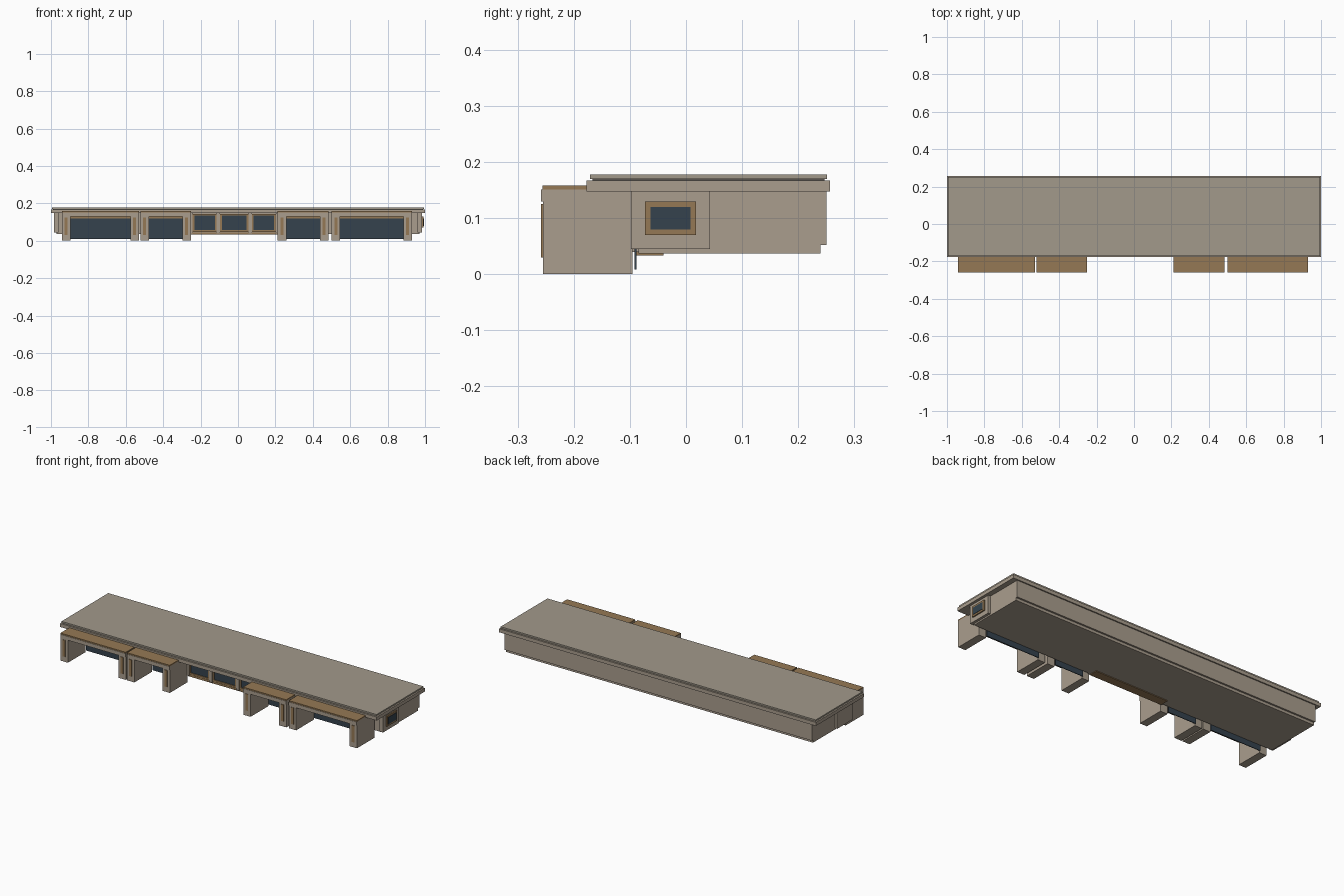
import bpy, bmesh

cube = bpy.data.objects.get("Cube")
if cube:
    bpy.data.objects.remove(cube)


def material(name, rgb):
    m = bpy.data.materials.new(name)
    m.use_nodes = True
    m.diffuse_color = (*rgb, 1)
    m.node_tree.nodes["Principled BSDF"].inputs["Base Color"].default_value = (*rgb, 1)
    return m


STONE = material("beige stone", (0.40, 0.34, 0.27))
ROOF = material("taupe roof", (0.36, 0.32, 0.26))
BROWN = material("brown trim", (0.30, 0.19, 0.09))
DARK = material("dark seam", (0.10, 0.09, 0.08))
GLASS = material("dark glass", (0.035, 0.055, 0.075))


def box(name, xs, ys, zs, mat):
    """Axis-aligned box given by its (low, high) range on each axis."""
    bm = bmesh.new()
    bmesh.ops.create_cube(bm, size=1)
    for v in bm.verts:
        v.co = [r[0] if c < 0 else r[1] for c, r in zip(v.co, (xs, ys, zs))]
    me = bpy.data.meshes.new(name)
    bm.to_mesh(me)
    bm.free()
    me.materials.append(mat)
    ob = bpy.data.objects.new(name, me)
    bpy.context.collection.objects.link(ob)
    return ob


def frame(name, xs, ys, zs, t, mat):
    """Four bars around an opening in the xz plane."""
    box(name + "_bottom", xs, ys, (zs[0], zs[0] + t), mat)
    box(name + "_top", xs, ys, (zs[1] - t, zs[1]), mat)
    inner = (zs[0] + t, zs[1] - t)
    box(name + "_left", (xs[0], xs[0] + t), ys, inner, mat)
    box(name + "_right", (xs[1] - t, xs[1]), ys, inner, mat)


# Main hall: base set back at the rear, wall above
box("hall_base", (-0.97, 0.97), (-0.085, 0.24), (0.037, 0.052), STONE)
box("hall_wall", (-0.97, 0.97), (-0.085, 0.25), (0.052, 0.15), STONE)

# Layered flat roof
box("roof_eave", (-1, 1), (-0.177, 0.257), (0.147, 0.167), STONE)
box("roof_seam", (-0.99, 0.99), (-0.167, 0.247), (0.167, 0.171), DARK)
box("roof_slab", (-0.995, 0.995), (-0.171, 0.251), (0.17, 0.178), ROOF)

# End annexes
for side, name in ((-1, "right"), (1, "left")):
    xs = sorted((side * 0.96, side * 0.985))
    box(name + "_annex", xs, (-0.098, 0.043), (0.045, 0.148), STONE)

# Window on one end
box("end_window_frame", (0.985, 0.992), (-0.073, 0.018), (0.07, 0.13), BROWN)
box("end_window_glass", (0.99, 0.994), (-0.063, 0.008), (0.08, 0.12), GLASS)

# Front bays: legs, beam, cap and large pane
BAYS = [(-0.942, -0.53), (-0.522, -0.252), (0.212, 0.484), (0.5, 0.93)]
LEG = 0.046
for i, (a, b) in enumerate(BAYS, 1):
    bay = f"bay_{i}"
    for j, x in enumerate((a, b - LEG), 1):
        box(f"{bay}_leg_{j}", (x, x + LEG), (-0.255, -0.095), (0, 0.132), STONE)
        mid = x + LEG / 2
        box(f"{bay}_leg_strip_{j}", (mid - 0.008, mid + 0.008),
            (-0.258, -0.254), (0.03, 0.125), BROWN)
    box(bay + "_beam", (a, b), (-0.258, -0.085), (0.13, 0.151), STONE)
    box(bay + "_cap", (a, b), (-0.256, -0.1), (0.151, 0.158), BROWN)
    box(bay + "_glass", (a + LEG, b - LEG), (-0.092, -0.088), (0.008, 0.122), GLASS)
    box(bay + "_lintel", (a + LEG, b - LEG), (-0.096, -0.086), (0.12, 0.131), BROWN)

# Central entrance windows with stone posts and sill
box("entrance_sill", (-0.252, 0.212), (-0.09, -0.04), (0.033, 0.045), BROWN)
EDGES = [-0.252, -0.105, 0.065, 0.212]
for i, (a, b) in enumerate(zip(EDGES, EDGES[1:]), 1):
    xs = (a + 0.01, b - 0.01)
    box(f"entrance_glass_{i}", xs, (-0.089, -0.084), (0.055, 0.14), GLASS)
    frame(f"entrance_frame_{i}", xs, (-0.094, -0.084), (0.048, 0.144), 0.009, BROWN)
for i, x in enumerate(EDGES, 1):
    box(f"entrance_post_{i}", (x - 0.01, x + 0.01), (-0.098, -0.08), (0.04, 0.148), STONE)
